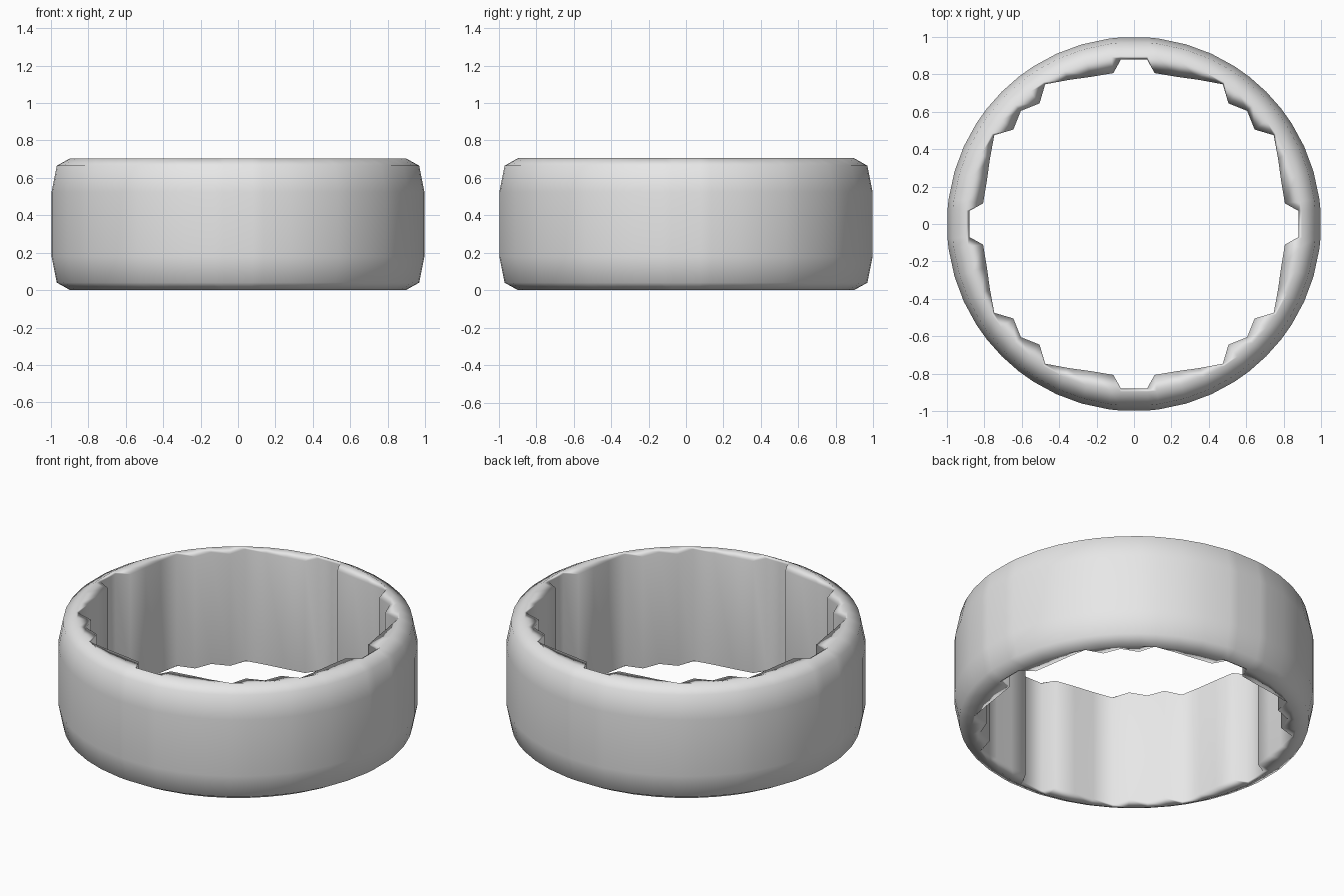
import bpy
import bmesh
import math

if "Cube" in bpy.data.objects:
    bpy.data.objects.remove(bpy.data.objects["Cube"], do_unlink=True)

# Plain grey material
grey = bpy.data.materials.new("light_grey")
grey.use_nodes = True
colour = (0.8, 0.8, 0.8, 1)
grey.diffuse_color = colour
grey.node_tree.nodes["Principled BSDF"].inputs["Base Color"].default_value = colour

# Notched bore outline: one eighth, mirrored about the diagonal, then turned
HEIGHT = 0.705
eighth = [(0.07, 0.88), (0.11, 0.807), (0.23, 0.787), (0.35, 0.77),
          (0.475, 0.747), (0.505, 0.645)]
quadrant = eighth + [(0.605, 0.605)] + [(y, x) for x, y in reversed(eighth)]
bore = []
for turn in range(4):
    c, s = math.cos(turn * math.pi / 2), math.sin(turn * math.pi / 2)
    bore += [(x * c + y * s, y * c - x * s) for x, y in quadrant]

# Rounded outer section: radius and height, lower half, mirrored upward
lower = [(0.9, 0.0), (0.972, 0.04), (1.0, 0.18)]
section = lower + [(r, HEIGHT - z) for r, z in reversed(lower)]

bm = bmesh.new()
columns = []
for x, y in bore:
    d = math.hypot(x, y)
    points = [(x, y, 0.01)]
    points += [(x / d * r, y / d * r, z) for r, z in section]
    points.append((x, y, HEIGHT - 0.01))
    columns.append([bm.verts.new(p) for p in points])

# Skin neighbouring columns into a closed ring
for i, a in enumerate(columns):
    b = columns[(i + 1) % len(columns)]
    for k in range(len(a)):
        n = (k + 1) % len(a)
        bm.faces.new((a[k], b[k], b[n], a[n]))
bmesh.ops.recalc_face_normals(bm, faces=bm.faces)
for face in bm.faces:
    face.smooth = True

mesh = bpy.data.meshes.new("notched_ring")
bm.to_mesh(mesh)
bm.free()
mesh.materials.append(grey)
ring = bpy.data.objects.new("notched_ring", mesh)
bpy.context.collection.objects.link(ring)

# Let the large walls govern the smooth shading
weighted = ring.modifiers.new("soft_edges", 'WEIGHTED_NORMAL')
weighted.mode = 'FACE_AREA'
